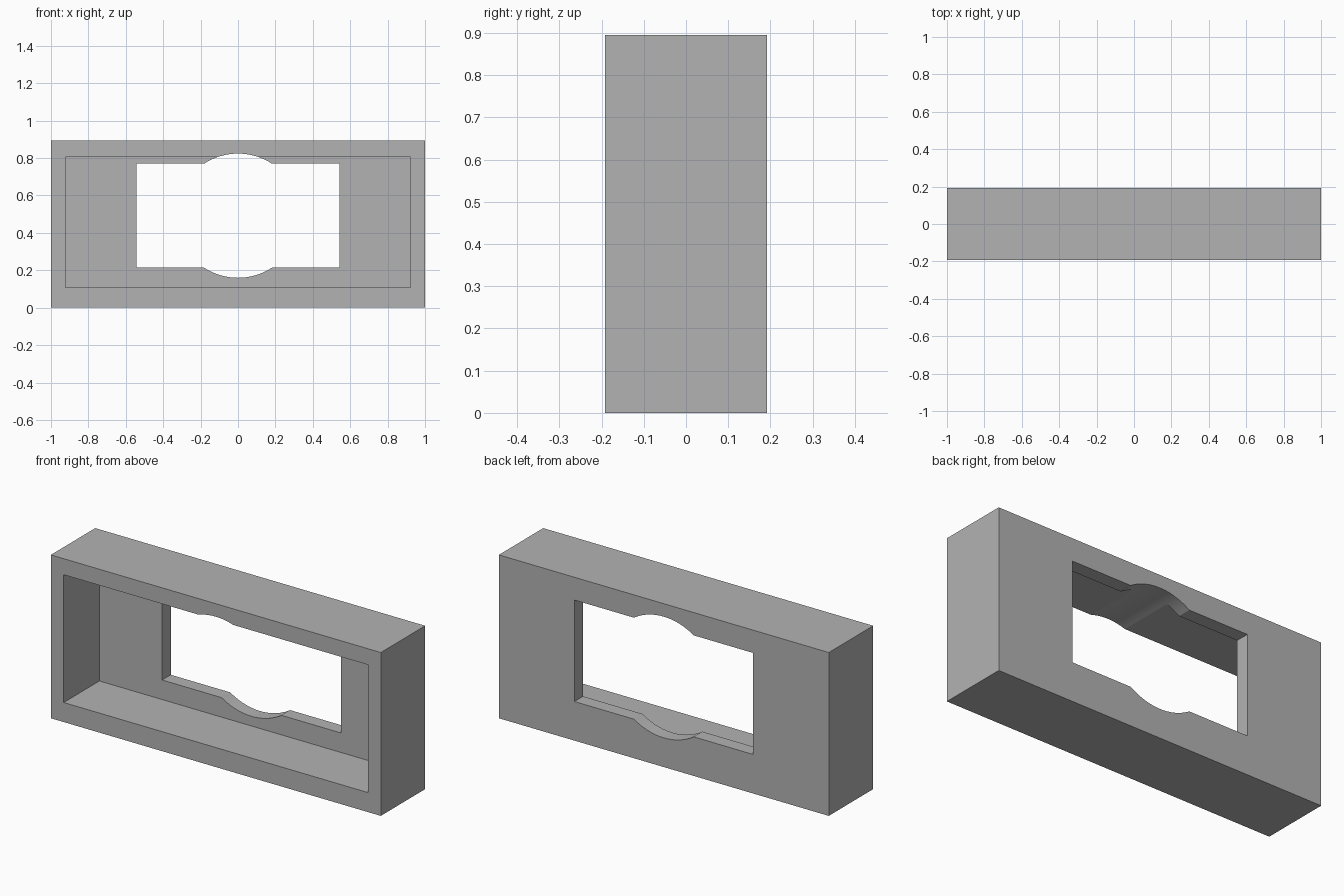
import bpy
import math

default_cube = bpy.data.objects.get("Cube")
if default_cube:
    bpy.data.objects.remove(default_cube, do_unlink=True)

WIDTH, DEPTH, HEIGHT = 2.0, 0.384, 0.895
FRONT, BACK = -DEPTH / 2, DEPTH / 2
WALL = 0.075          # thickness of the back panel
OPENING_Z = 0.492     # centre height of the window and its round bulge
OVERSHOOT = 0.1

grey = bpy.data.materials.new("plain_grey")
grey.use_nodes = True
colour = (0.45, 0.45, 0.45, 1)
grey.diffuse_color = colour
grey.node_tree.nodes["Principled BSDF"].inputs["Base Color"].default_value = colour


def box(name, x, y0, y1, z0, z1):
    """Box centred on x = 0 with half width x."""
    bpy.ops.mesh.primitive_cube_add(size=1, location=(0, (y0 + y1) / 2, (z0 + z1) / 2))
    obj = bpy.context.object
    obj.name = name
    obj.scale = (2 * x, y1 - y0, z1 - z0)
    bpy.ops.object.transform_apply(location=True, rotation=True, scale=True)
    obj.data.materials.append(grey)
    return obj


def cut(target, cutter):
    """Subtract the cutter from the target and discard it."""
    cutter.hide_render = True
    bpy.context.view_layer.objects.active = target
    mod = target.modifiers.new(cutter.name, 'BOOLEAN')
    mod.operation = 'DIFFERENCE'
    mod.solver = 'EXACT'
    mod.object = cutter
    bpy.ops.object.modifier_apply(modifier=mod.name)
    bpy.data.objects.remove(cutter, do_unlink=True)


# Outer shell, hollowed from the front
housing = box("housing_frame", WIDTH / 2, FRONT, BACK, 0, HEIGHT)
cut(housing, box("cavity", 0.922, FRONT - OVERSHOOT, BACK - WALL, 0.107, 0.807))

# Rectangular window through the back panel
cut(housing, box("window", 0.542, BACK - WALL - OVERSHOOT, BACK + OVERSHOOT,
                 OPENING_Z - 0.278, OPENING_Z + 0.278))

# Round bore through the whole depth, bulging above and below the window
bpy.ops.mesh.primitive_cylinder_add(vertices=96, radius=0.332, depth=DEPTH + 2 * OVERSHOOT,
                                    location=(0, 0, OPENING_Z),
                                    rotation=(math.pi / 2, 0, 0))
bore = bpy.context.object
bore.name = "bore"
bore.data.materials.append(grey)
cut(housing, bore)

# Smooth bore, crisp edges
bpy.ops.object.select_all(action='DESELECT')
housing.select_set(True)
bpy.context.view_layer.objects.active = housing
bpy.ops.object.shade_smooth_by_angle(angle=math.radians(15))
